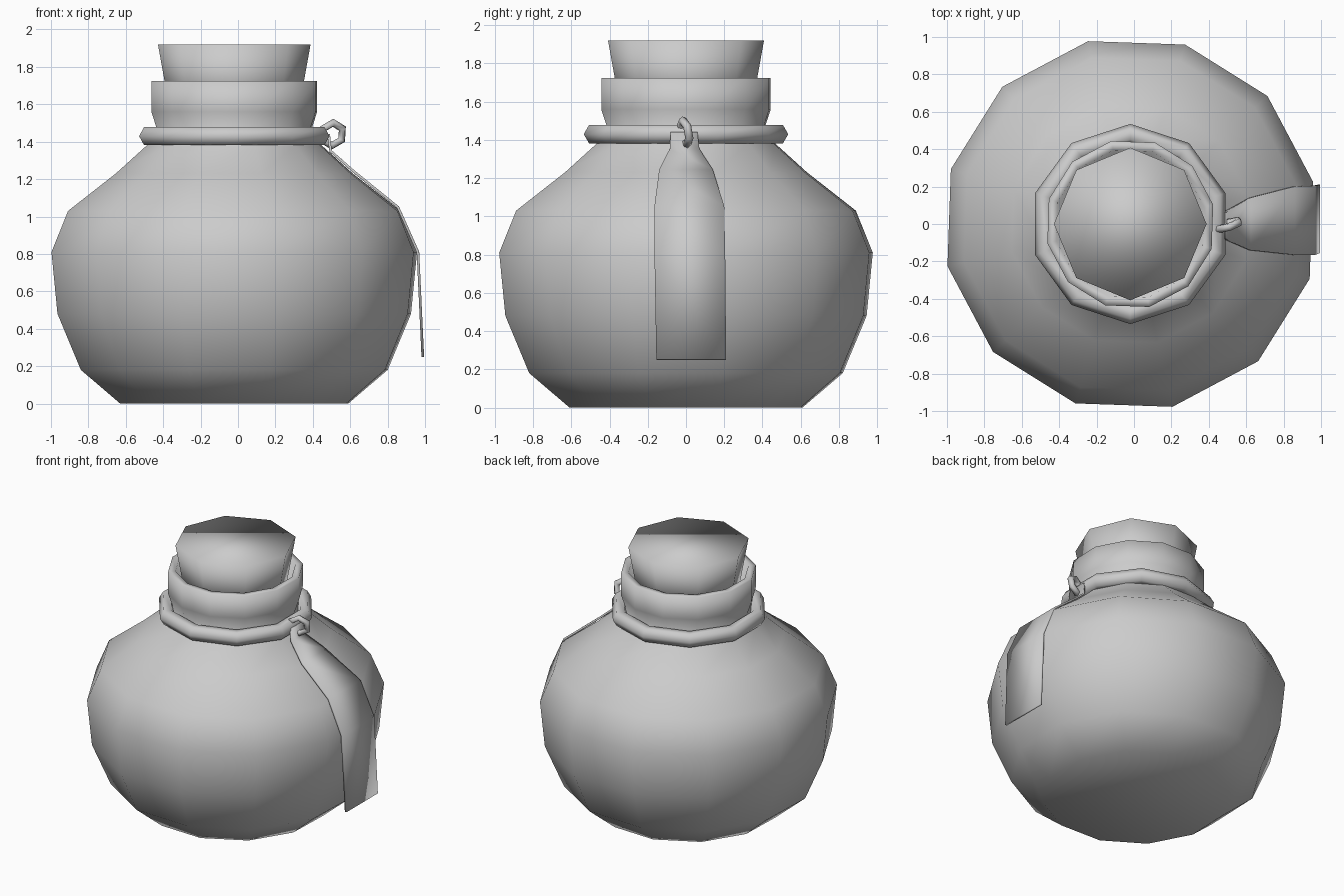
import bpy, bmesh, math
from mathutils import Vector

if "Cube" in bpy.data.objects:
    bpy.data.objects.remove(bpy.data.objects["Cube"])

CX = -0.02  # axis of the bottle


def finish(bm, name):
    bmesh.ops.recalc_face_normals(bm, faces=bm.faces)
    for f in bm.faces:
        f.smooth = True
    me = bpy.data.meshes.new(name)
    bm.to_mesh(me)
    bm.free()
    ob = bpy.data.objects.new(name, me)
    bpy.context.collection.objects.link(ob)
    return ob


def lathe(name, profile, sides, offset, cap_end=False):
    """Spin (radius, z) points round the axis; the first ring is capped."""
    bm = bmesh.new()
    rings = []
    for r, z in profile:
        rings.append([bm.verts.new((CX + r * math.cos(a), r * math.sin(a), z))
                      for a in (math.radians(offset) + math.tau * i / sides
                                for i in range(sides))])
    for a, b in zip(rings, rings[1:]):
        for i in range(sides):
            j = (i + 1) % sides
            bm.faces.new((a[i], a[j], b[j], b[i]))
    bm.faces.new(rings[0])
    if cap_end:
        bm.faces.new(rings[-1])
    return finish(bm, name)


def torus(name, loc, rot, major, minor, n_major, n_minor):
    bpy.ops.mesh.primitive_torus_add(location=loc, rotation=rot,
                                     major_radius=major, minor_radius=minor,
                                     major_segments=n_major, minor_segments=n_minor)
    ob = bpy.context.object
    ob.name = name
    bpy.ops.object.shade_smooth()
    return ob


# Bottle with shoulder, neck, lip and inner lip
lathe("bottle", [(0.626, 0), (0.842, 0.18), (0.97, 0.48), (1.003, 0.81),
                 (0.912, 1.03), (0.65, 1.23), (0.48, 1.38), (0.425, 1.47),
                 (0.455, 1.56), (0.455, 1.725), (0.405, 1.725), (0.36, 1.56)],
      12, 13, cap_end=True)

# Tapered stopper
lathe("cork", [(0.345, 1.57), (0.408, 1.92)], 8, 0, cap_end=True)

# Cord round the neck
torus("neck_ring", (CX, 0, 1.43), (0, 0, math.radians(18)), 0.48, 0.055, 10, 6)

# Small link holding the label
tilt = Vector((-0.33, 1, 0.2)).to_track_quat('Z', 'X').to_euler()
torus("label_link", (0.505, -0.005, 1.44), tilt, 0.062, 0.022, 6, 6)

# Hanging label: (x, z, left y, right y) rows draped over the shoulder
rows = [(0.485, 1.44, -0.08, 0.06), (0.495, 1.35, -0.085, 0.07),
        (0.62, 1.24, -0.14, 0.14), (0.855, 1.05, -0.165, 0.20),
        (0.962, 0.81, -0.165, 0.205), (0.988, 0.25, -0.155, 0.21)]
bm = bmesh.new()
pairs = [(bm.verts.new((x, a, z)), bm.verts.new((x, b, z))) for x, z, a, b in rows]
for (a, b), (c, d) in zip(pairs, pairs[1:]):
    bm.faces.new((a, c, d, b))
label = finish(bm, "label")
solid = label.modifiers.new("thickness", 'SOLIDIFY')
solid.thickness = 0.014
solid.offset = 0
